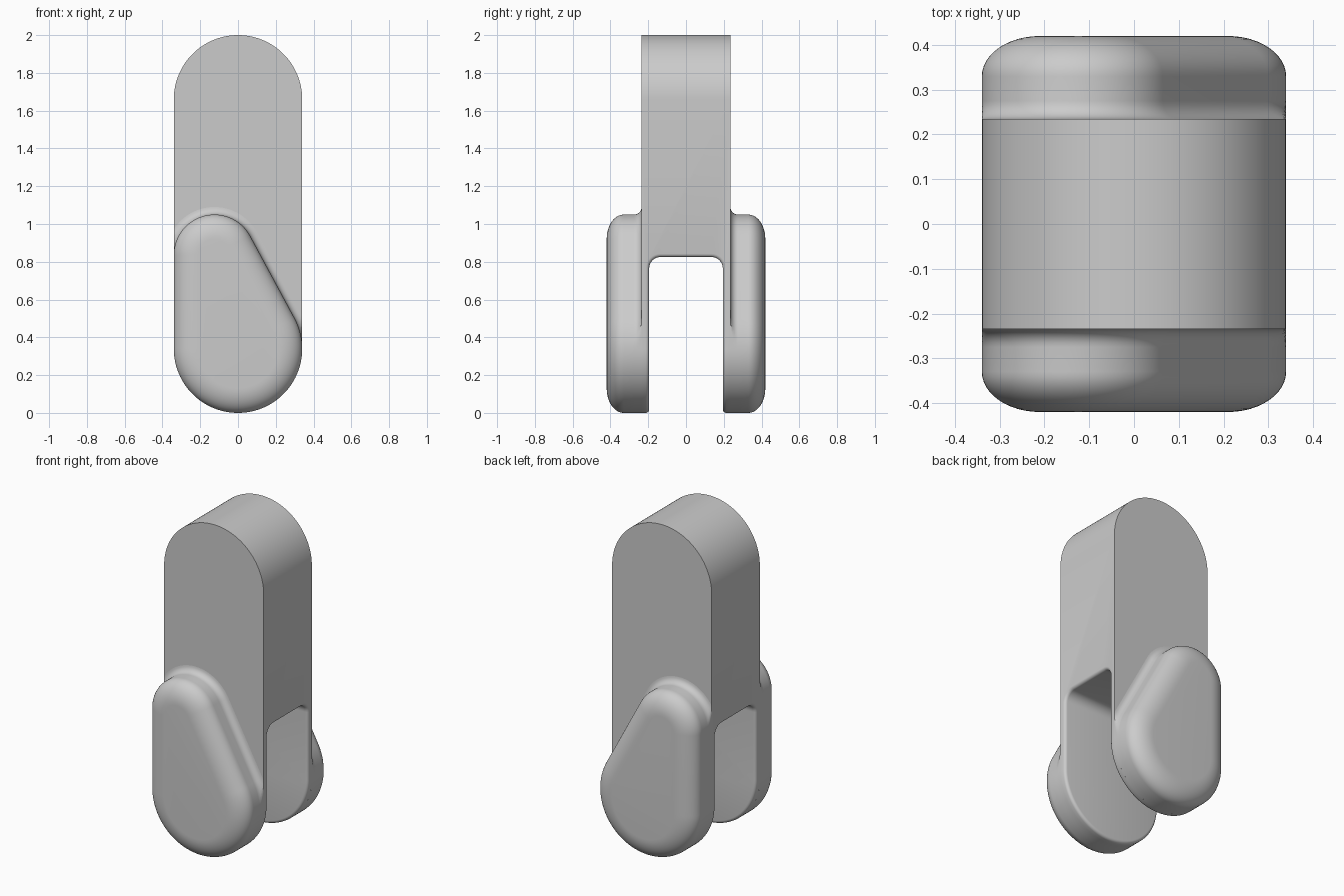
import bpy, bmesh
from math import sin, cos, pi, radians

if "Cube" in bpy.data.objects:
    bpy.data.objects.remove(bpy.data.objects["Cube"])

R = 0.34            # half width of the body
FACE_Y = 0.235      # half thickness of the body


def make_object(name, rings, caps=(True, True)):
    """Skin a stack of closed rings and optionally cap both ends."""
    bm = bmesh.new()
    loops = [[bm.verts.new(p) for p in ring] for ring in rings]
    n = len(loops[0])
    for a, b in zip(loops, loops[1:]):
        for i in range(n):
            j = (i + 1) % n
            bm.faces.new((a[i], a[j], b[j], b[i]))
    if caps[0]:
        bm.faces.new(loops[0][::-1])
    if caps[1]:
        bm.faces.new(loops[-1])
    bmesh.ops.recalc_face_normals(bm, faces=bm.faces)
    mesh = bpy.data.meshes.new(name)
    bm.to_mesh(mesh)
    bm.free()
    obj = bpy.data.objects.new(name, mesh)
    bpy.context.collection.objects.link(obj)
    return obj


def arc(cx, cz, r, a0, a1, n):
    return [(cx + r * cos(radians(a0 + (a1 - a0) * i / n)),
             cz + r * sin(radians(a0 + (a1 - a0) * i / n))) for i in range(n + 1)]


def smooth(obj):
    bpy.ops.object.select_all(action='DESELECT')
    obj.select_set(True)
    bpy.context.view_layer.objects.active = obj
    bpy.ops.object.shade_smooth_by_angle(angle=radians(35))


# Body: a rounded bar, upright
outline = arc(0, 2 - R, R, 0, 180, 64) + arc(0, R, R, 180, 360, 64)
body = make_object("body", [[(x, y, z) for x, z in outline] for y in (-FACE_Y, FACE_Y)])

# Slot cut through the lower half, with rounded top corners
slot = [(0.195, -0.2)] + arc(0.135, 0.765, 0.06, 0, 90, 8) \
    + arc(-0.135, 0.765, 0.06, 90, 180, 8) + [(-0.195, -0.2)]
cutter = make_object("slot_cutter", [[(x, y, z) for y, z in slot] for x in (-0.6, 0.6)])
cutter.hide_render = True
mod = body.modifiers.new("slot", 'BOOLEAN')
mod.operation = 'DIFFERENCE'
mod.solver = 'EXACT'
mod.object = cutter
bpy.context.view_layer.objects.active = body
bpy.ops.object.modifier_apply(modifier=mod.name)
bpy.data.objects.remove(cutter)

# Soften the rim of the slot
bm = bmesh.new()
bm.from_mesh(body.data)
rim = [e for e in bm.edges if len(e.link_faces) == 2
       and all(abs(v.co.y) < 0.196 and v.co.z < 0.83 for v in e.verts)
       and e.calc_face_angle() > 0.6]
bmesh.ops.bevel(bm, geom=rim, offset=0.018, segments=4, profile=0.5, affect='EDGES')
bm.to_mesh(body.data)
bm.free()
smooth(body)


# Cheek outline: teardrop around two circles, inset by d, kept inside the body outline
def teardrop(d):
    pts = arc(0, R, R - d, 180, 388.34, 72) + arc(-0.125, 0.835, 0.215 - d, 28.34, 180, 48)
    out = []
    for x, z in pts:
        if z < R:
            r = (x * x + (z - R) ** 2) ** 0.5
            k = min(1, R / r)
            x, z = x * k, R + (z - R) * k
        out.append((max(-R, min(R, x)), z))
    return out


# Cheek section: concave fillet at the body, then a rounded outer edge
section = []
for i in range(7):
    t = i / 6 * pi / 2
    section.append((-0.04 * (1 - sin(t)), FACE_Y + 0.04 * (1 - cos(t))))
for i in range(13):
    t = i / 12 * pi / 2
    section.append((0.13 * (1 - cos(t)), 0.33 + 0.09 * sin(t)))

for name, side in (("front_cheek", -1), ("back_cheek", 1)):
    rings = [[(x, side * y, z) for x, z in teardrop(d)] for d, y in section]
    smooth(make_object(name, rings, caps=(False, True)))
